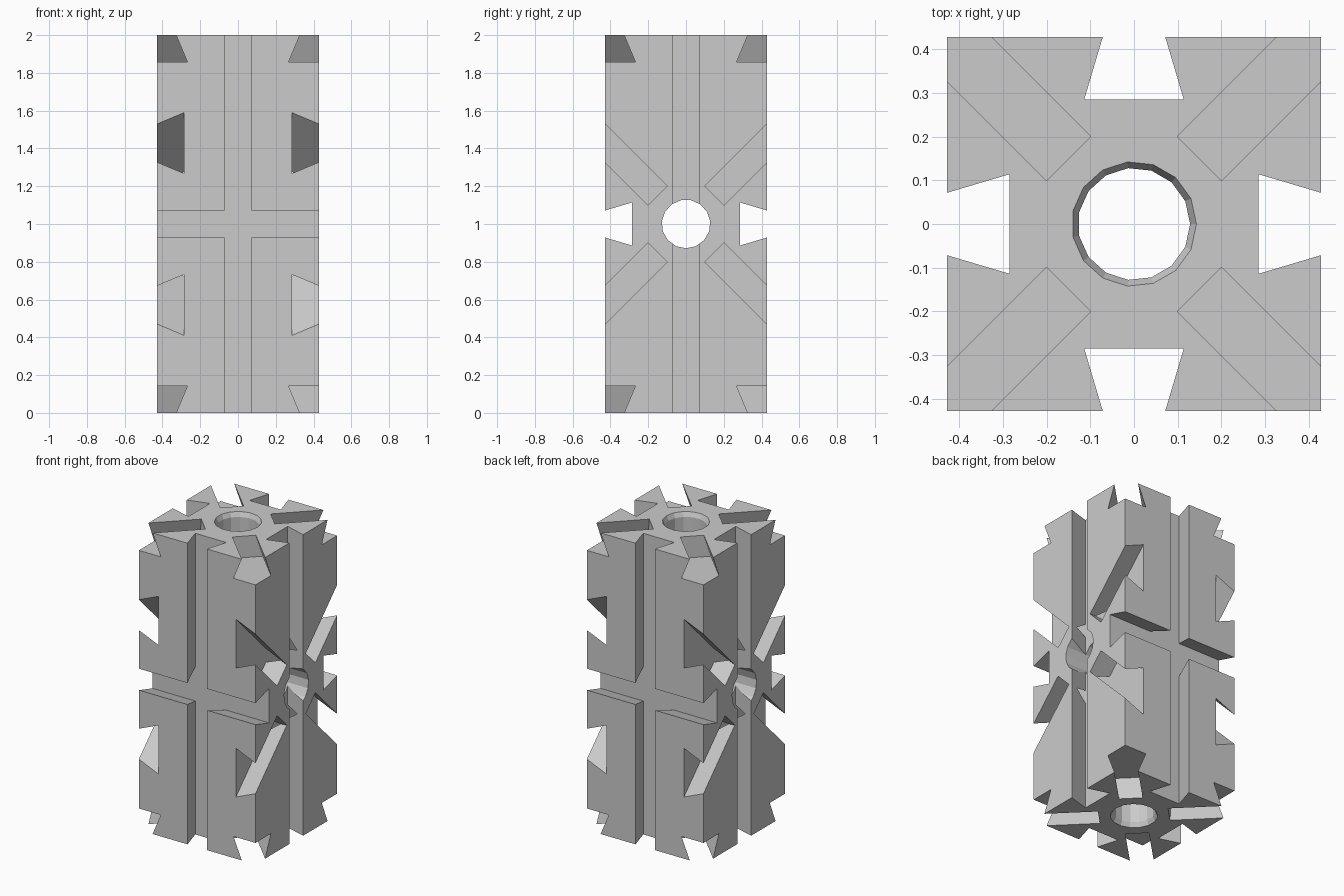
import bpy
import bmesh
from math import sqrt, pi
from mathutils import Vector, Matrix

if "Cube" in bpy.data.objects:
    bpy.data.objects.remove(bpy.data.objects["Cube"], do_unlink=True)

HALF = 0.4285          # half width of the block
MID = 1.0              # half height of the block
DEPTH = 0.143          # groove depth
MOUTH, FLOOR = 0.0715, 0.114   # groove half widths
BORE, RIM = 0.1286, 0.143      # hole radii
SIDES = 15
HUB = 0.212            # where the diagonal grooves start

grey = bpy.data.materials.new("light grey")
grey.use_nodes = True
colour = (0.6, 0.6, 0.6, 1)
grey.diffuse_color = colour
grey.node_tree.nodes["Principled BSDF"].inputs["Base Color"].default_value = colour


def make_object(name, bm):
    bmesh.ops.recalc_face_normals(bm, faces=bm.faces)
    mesh = bpy.data.meshes.new(name)
    bm.to_mesh(mesh)
    bm.free()
    mesh.materials.append(grey)
    obj = bpy.data.objects.new(name, mesh)
    bpy.context.scene.collection.objects.link(obj)
    return obj


# Plain block
bm = bmesh.new()
bmesh.ops.create_cube(bm, size=2, matrix=Matrix.Translation((0, 0, MID))
                      @ Matrix.Diagonal((HALF, HALF, MID, 1)))
block = make_object("slotted_block", bm)
cutters = []


def groove(run, normal, face, start, end):
    """Dovetail cutter lying in the face at distance `face` along `normal`."""
    run, normal = Vector(run).normalized(), Vector(normal)
    across = normal.cross(run)
    centre = Vector((0, 0, MID))
    profile = [(-MOUTH, 0.05), (-MOUTH, 0), (-FLOOR, -DEPTH),
               (FLOOR, -DEPTH), (MOUTH, 0), (MOUTH, 0.05)]
    bm = bmesh.new()
    ring = [bm.verts.new(centre + run * start + across * a + normal * (face + n))
            for a, n in profile]
    base = bm.faces.new(ring)
    out = bmesh.ops.extrude_face_region(bm, geom=[base], use_keep_orig=True)
    tip = [v for v in out["geom"] if isinstance(v, bmesh.types.BMVert)]
    bmesh.ops.translate(bm, verts=tip, vec=run * (end - start))
    cutters.append(make_object("groove_cutter", bm))


def bore(r1, r2, depth, matrix):
    """Round cutter about the local z axis."""
    bm = bmesh.new()
    bmesh.ops.create_cone(bm, cap_ends=True, segments=SIDES, radius1=r1, radius2=r2,
                          depth=depth, matrix=matrix @ Matrix.Rotation(-pi / 2, 4, "Z"))
    cutters.append(make_object("bore_cutter", bm))


REACH = HALF * sqrt(2) + 0.15
for s in (-1, 1):
    # Full-length upright grooves on the four sides
    groove((0, 0, 1), (s, 0, 0), HALF, -1.1, 1.1)
    groove((0, 0, 1), (0, s, 0), HALF, -1.1, 1.1)
    # Cross groove on front and back
    groove((1, 0, 0), (0, s, 0), HALF, -0.6, 0.6)
    for a in (-1, 1):
        for b in (-1, 1):
            # Diagonal grooves on the ends and on the left and right sides
            groove((a, b, 0), (0, 0, s), MID, HUB, REACH)
            groove((0, a, b), (s, 0, 0), HALF, HUB, REACH)

# Long upright hole, sideways hole and flared rims
to_centre = Matrix.Translation((0, 0, MID))
bore(BORE, BORE, 2.4, to_centre)
bore(BORE, BORE, 1.2, to_centre @ Matrix.Rotation(pi / 2, 4, "Y"))
FLARE = 0.03
SLOPE = RIM - BORE
for low, r1, r2 in ((True, RIM + SLOPE, BORE), (False, BORE, RIM + SLOPE)):
    bore(r1, r2, 2 * FLARE, Matrix.Translation((0, 0, 0 if low else 2 * MID)))

# Carve every cutter out of the block, then discard the cutters
for cutter in cutters:
    cutter.hide_render = True
    mod = block.modifiers.new("carve", "BOOLEAN")
    mod.operation = "DIFFERENCE"
    mod.solver = "EXACT"
    mod.object = cutter
bpy.context.view_layer.update()
graph = bpy.context.evaluated_depsgraph_get()
carved = bpy.data.meshes.new_from_object(block.evaluated_get(graph))
block.modifiers.clear()
block.data = carved
carved.materials.clear()
carved.materials.append(grey)
for poly in carved.polygons:
    poly.material_index = 0
    poly.use_smooth = False
for cutter in cutters:
    bpy.data.objects.remove(cutter, do_unlink=True)
